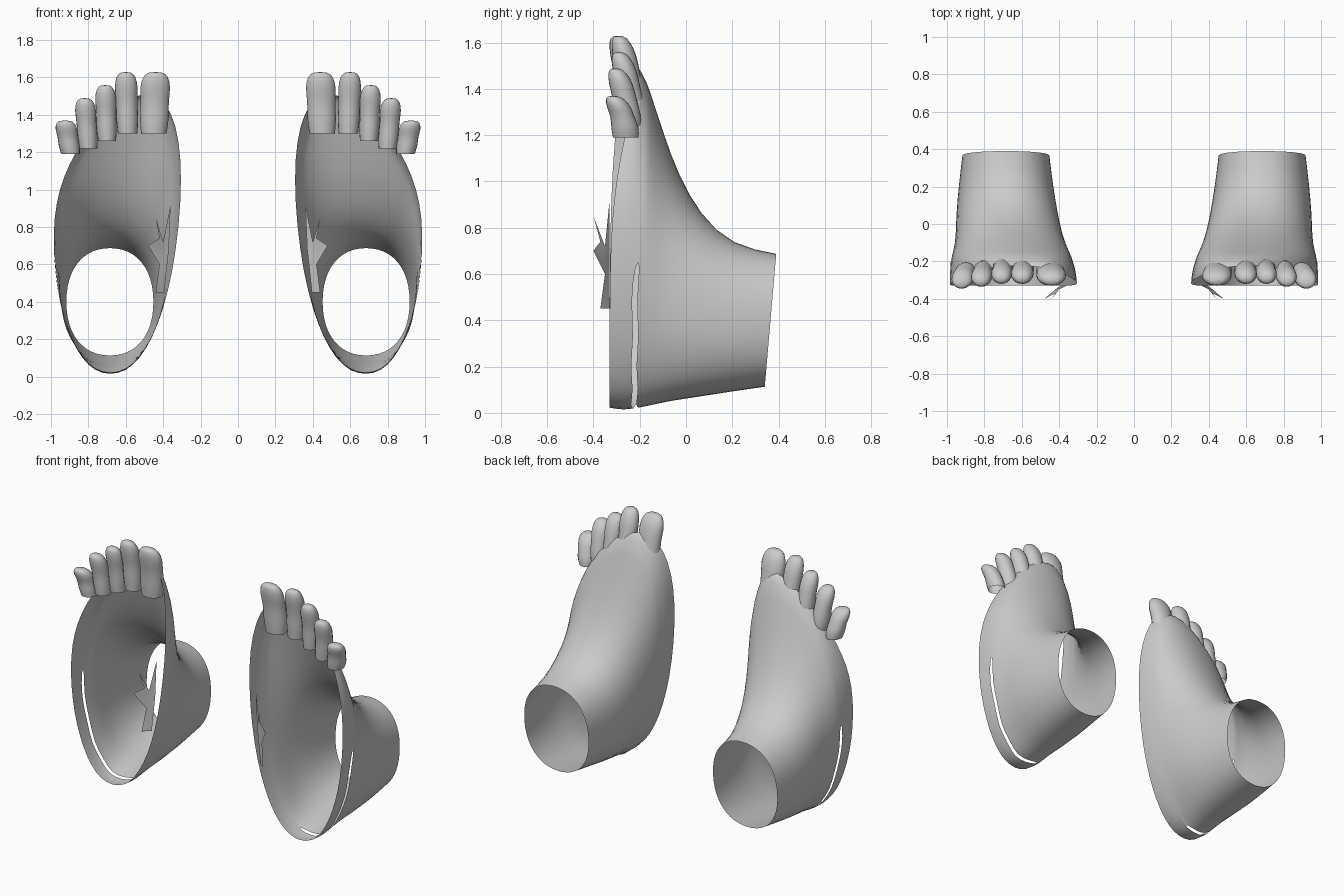
import bpy, bmesh, math

if "Cube" in bpy.data.objects:
    bpy.data.objects.remove(bpy.data.objects["Cube"])

skin = bpy.data.materials.new("plain grey")
skin.diffuse_color = (0.6, 0.6, 0.6, 1)
skin.use_nodes = True
skin.node_tree.nodes["Principled BSDF"].inputs["Base Color"].default_value = skin.diffuse_color
N = 24  # points around each foot section


def finish(name, bm, levels=1):
    """Turn a right-side part into a smooth object mirrored to the left side."""
    me = bpy.data.meshes.new(name)
    bm.to_mesh(me)
    bm.free()
    me.materials.append(skin)
    ob = bpy.data.objects.new(name, me)
    bpy.context.collection.objects.link(ob)
    for p in me.polygons:
        p.use_smooth = True
    if levels:
        sub = ob.modifiers.new("smooth", 'SUBSURF')
        sub.levels = sub.render_levels = levels
    ob.modifiers.new("other_foot", 'MIRROR').use_mirror_merge = False
    return ob


def loft(bm, rings, keep=lambda i, j: True):
    vs = [[bm.verts.new(p) for p in r] for r in rings]
    n = len(rings[0])
    for i in range(len(vs) - 1):
        for j in range(n):
            if keep(i, j):
                k = (j + 1) % n
                bm.faces.new((vs[i][j], vs[i][k], vs[i + 1][k], vs[i + 1][j]))
    return vs


def section(yb, zb, yt, zt, xib, xit, xob, xot, slant, q):
    """Rounded loop from heel (b) to instep (t), inner and outer x limits."""
    pts = []
    for j in range(N):
        a = 2 * math.pi * j / N
        s, c = math.sin(a), math.cos(a)
        s = math.copysign(abs(s) ** 0.9, s)
        c = math.copysign(abs(c) ** 0.9, c)
        u = (c + 1) / 2
        xi, xo = xib + (xit - xib) * u, xob + (xot - xob) * u
        pts.append(((xi + xo) / 2 + s * (xo - xi) / 2,
                    yb + (yt - yb) * u ** q,
                    zb + (zt - zb) * u - slant * s * u * u))
    return pts


# Foot shell: open ankle cuff at the back, open sole at the front
rings = [section(*r) for r in (
    (.34, .11, .39, .69, .45, .45, .92, .92, 0, 1),
    (.20, .09, .20, .725, .43, .43, .94, .94, 0, 1),
    (.05, .065, .06, .86, .41, .40, .955, .95, .03, 1),
    (-.05, .05, -.03, 1.02, .40, .37, .96, .95, .08, 1),
    (-.12, .035, -.10, 1.20, .40, .33, .96, .96, .14, 1),
    (-.18, .02, -.16, 1.38, .40, .28, .965, .99, .20, 1.5),
    (-.27, .005, -.20, 1.46, .40, .24, .965, 1.01, .24, 3),
    (-.33, .015, -.22, 1.47, .40, .23, .965, 1.01, .25, 5))]
CRACK = range(6, 13)  # outer side down to the heel
crack_a, crack_b = [], []
for j, (p, q) in enumerate(zip(rings[5], rings[6])):
    t = 0.25 + (0.2 if j % 2 else 0) * (j in CRACK)
    mix = lambda t: tuple(a + (b - a) * t for a, b in zip(p, q))
    crack_a.append(mix(t))
    crack_b.append(mix(t + 0.25))
rings[6:6] = [crack_a, crack_b]
bm = bmesh.new()
loft(bm, rings, lambda i, j: not (i == 6 and j in CRACK))
finish("foot_shell", bm)

# Toes: tapered rounded tubes, open at the base
# centre x, half width, base z, tip z, base y, outward lean
for name, x, w, z0, z1, y0, lean in (
        ("big_toe", .45, .085, 1.30, 1.63, -.245, -.01),
        ("second_toe", .59, .065, 1.30, 1.63, -.235, .01),
        ("third_toe", .70, .06, 1.26, 1.56, -.235, .01),
        ("fourth_toe", .80, .06, 1.22, 1.49, -.25, .02),
        ("little_toe", .895, .062, 1.19, 1.37, -.26, .03)):
    bm = bmesh.new()
    rs = []
    for t, k in ((0, .85), (.25, 1), (.5, .9), (.75, 1.05), (.93, .85), (1, .45)):
        yc = y0 - .055 * t * t
        ry = .07 * (1 - .3 * t) * k
        rs.append([(x + lean * t + w * k * math.cos(a), yc + ry * math.sin(a),
                    z0 + (z1 - z0) * t)
                   for a in (2 * math.pi * i / 10 for i in range(10))])
    vs = loft(bm, rs)
    bm.faces.new(vs[-1])
    finish(name, bm)

# Ragged flap hanging off the inner edge of the sole
bm = bmesh.new()
flap = [bm.verts.new(p) for p in (
    (.36, -.33, .92), (.40, -.35, .72), (.44, -.40, .85), (.42, -.37, .74),
    (.48, -.40, .70), (.42, -.35, .60), (.44, -.37, .45), (.395, -.33, .45),
    (.37, -.33, .68))]
for f in ((0, 1, 8), (1, 2, 3), (1, 3, 5), (3, 4, 5), (1, 5, 8), (8, 5, 7), (5, 6, 7)):
    bm.faces.new([flap[i] for i in f])
finish("sole_flap", bm, 0)
